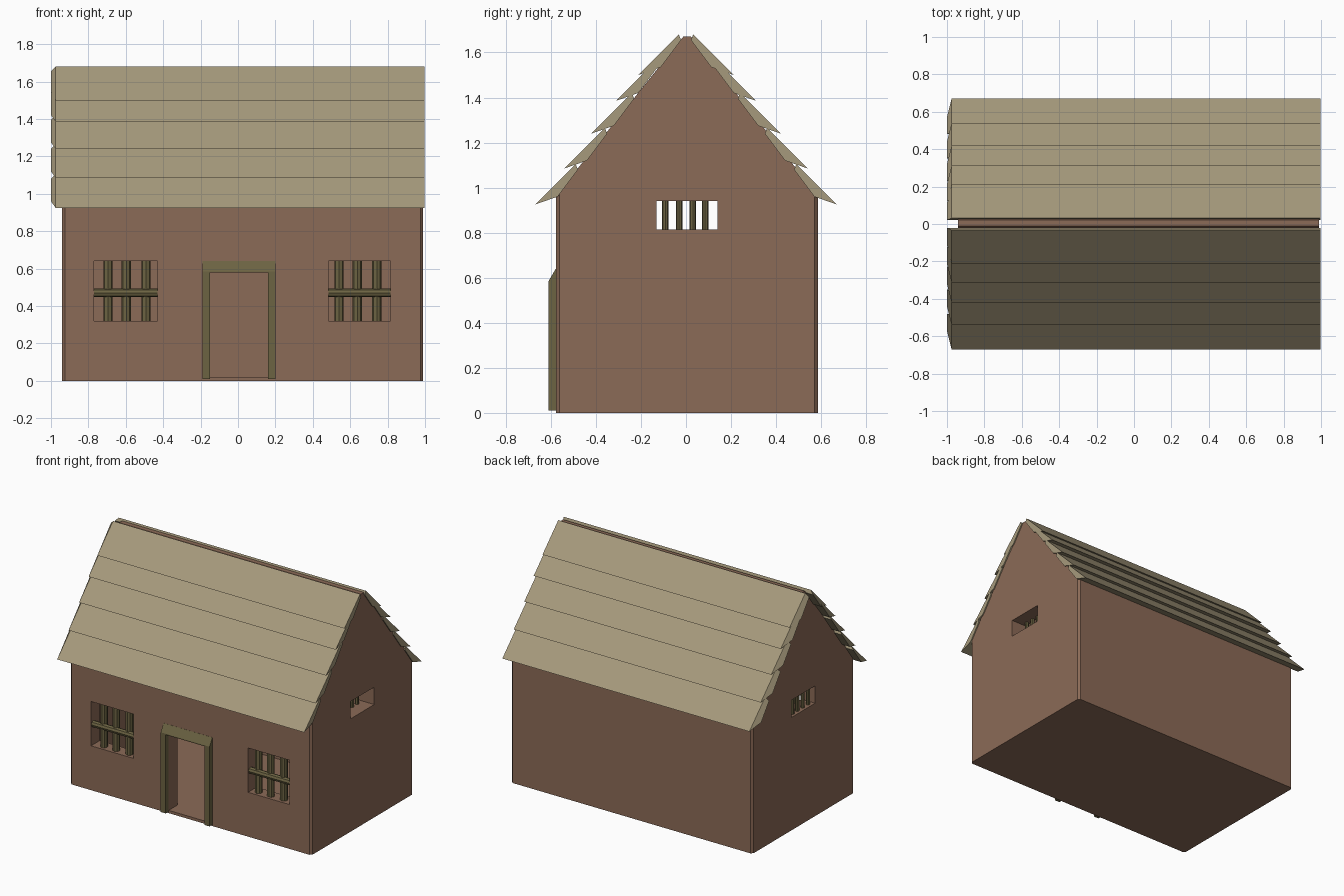
import bpy, bmesh, math
from mathutils import Vector

if "Cube" in bpy.data.objects:
    bpy.data.objects.remove(bpy.data.objects["Cube"])


def material(name, rgb):
    m = bpy.data.materials.new(name)
    m.diffuse_color = (*rgb, 1)
    m.use_nodes = True
    m.node_tree.nodes["Principled BSDF"].inputs["Base Color"].default_value = m.diffuse_color
    return m


CLAY = material("clay", (0.26, 0.145, 0.095))
THATCH = material("thatch", (0.38, 0.32, 0.20))
WOOD = material("wood", (0.15, 0.125, 0.055))


def add_object(name, bm, mat=None):
    bmesh.ops.recalc_face_normals(bm, faces=bm.faces)
    me = bpy.data.meshes.new(name)
    bm.to_mesh(me)
    bm.free()
    ob = bpy.data.objects.new(name, me)
    bpy.context.collection.objects.link(ob)
    if mat:
        me.materials.append(mat)
    return ob


def prism(bm, profile, left, right):
    """Extrude a (y, z) profile along x; left is one x or one per point."""
    lefts = left if isinstance(left, (list, tuple)) else [left] * len(profile)
    a = [bm.verts.new((x, y, z)) for x, (y, z) in zip(lefts, profile)]
    b = [bm.verts.new((right, y, z)) for y, z in profile]
    bm.faces.new(a)
    bm.faces.new(b[::-1])
    n = len(a)
    for i in range(n):
        j = (i + 1) % n
        bm.faces.new((a[i], b[i], b[j], a[j]))


def box(x0, x1, y0, y1, z0, z1):
    bm = bmesh.new()
    prism(bm, [(y0, z0), (y1, z0), (y1, z1), (y0, z1)], x0, x1)
    return bm


def bar(bm, p, q, r):
    """Eight-sided pole between two points."""
    p, q = Vector(p), Vector(q)
    d = q - p
    mat = d.to_track_quat('Z', 'Y').to_matrix().to_4x4()
    mat.translation = (p + q) / 2
    bmesh.ops.create_cone(bm, cap_ends=True, segments=8, radius1=r, radius2=r,
                          depth=d.length, matrix=mat)


# gabled clay shell with narrow chamfered corners
bm = bmesh.new()
prism(bm, [(-0.577, 0), (0.585, 0), (0.585, 0.965), (0.022, 1.67),
           (-0.012, 1.67), (-0.577, 0.965)], -0.94, 0.99)
bm.normal_update()
corners = [e for e in bm.edges
           if abs(e.verts[0].co.z - e.verts[1].co.z) > 0.9
           and abs(e.verts[0].co.y - e.verts[1].co.y) < 0.01]
bmesh.ops.bevel(bm, geom=corners, offset=0.015, segments=1, affect='EDGES')
walls = add_object("walls", bm, CLAY)

# hollow room, windows, doorway and gable vents
room = bmesh.new()
prism(room, [(-0.477, 0.02), (0.485, 0.02), (0.485, 0.93), (0.005, 1.52),
             (-0.477, 0.93)], -0.83, 0.87)
cutters = [room,
           box(-0.77, -0.43, -0.7, -0.4, 0.32, 0.64),
           box(0.485, 0.815, -0.7, -0.4, 0.32, 0.64),
           box(-0.15, 0.16, -0.7, -0.4, 0.02, 0.58),
           box(-1.1, 1.1, -0.13, 0.14, 0.815, 0.94)]
bpy.context.view_layer.objects.active = walls
for i, cbm in enumerate(cutters):
    cutter = add_object("cutter", cbm)
    cutter.hide_render = True
    mod = walls.modifiers.new("cut", 'BOOLEAN')
    mod.operation = 'DIFFERENCE'
    mod.solver = 'EXACT'
    mod.object = cutter
    bpy.ops.object.modifier_apply(modifier=mod.name)
    bpy.data.objects.remove(cutter)

# overlapping roof courses, wedge-shaped and angled at the left end
TIPS = [(0.67, 0.925), (0.54, 1.085), (0.42, 1.24), (0.312, 1.385), (0.212, 1.50)]
for side, name in ((-1, "front_roof"), (1, "back_roof")):
    bm = bmesh.new()
    for y, z in TIPS:
        top = min(0.18, 1.68 - z)
        prof = [(y, z), (y - 0.10, z + 0.035), (y - top - 0.01, z + top - 0.025),
                (y - top, z + top)]
        prism(bm, [(side * a, b) for a, b in prof],
              [-0.975, -1.0, -1.0, -0.975], 0.998)
    add_object(name, bm, THATCH)

# door frame with a sloping lintel
bm = bmesh.new()
for x0, x1 in ((-0.19, -0.15), (0.16, 0.20)):
    prism(bm, [(-0.61, 0.01), (-0.57, 0.01), (-0.57, 0.64), (-0.578, 0.64),
               (-0.61, 0.585)], x0, x1)
prism(bm, [(-0.61, 0.578), (-0.57, 0.578), (-0.57, 0.64), (-0.578, 0.64),
           (-0.61, 0.585)], -0.15, 0.16)
add_object("door_frame", bm, WOOD)

# front window bars
for name, xs, x0, x1 in (("left_window_bars", (-0.695, -0.597, -0.492), -0.77, -0.43),
                         ("right_window_bars", (0.54, 0.638, 0.742), 0.485, 0.815)):
    bm = bmesh.new()
    for x in xs:
        bar(bm, (x, -0.535, 0.32), (x, -0.535, 0.64), 0.025)
    bar(bm, (x0, -0.55, 0.47), (x1, -0.55, 0.47), 0.023)
    add_object(name, bm, WOOD)

# gable vent bars
for name, x in (("left_vent_bars", -0.91), ("right_vent_bars", 0.89)):
    bm = bmesh.new()
    for y in (-0.092, -0.03, 0.03, 0.085):
        bar(bm, (x, y, 0.812), (x, y, 0.943), 0.014)
    add_object(name, bm, WOOD)
